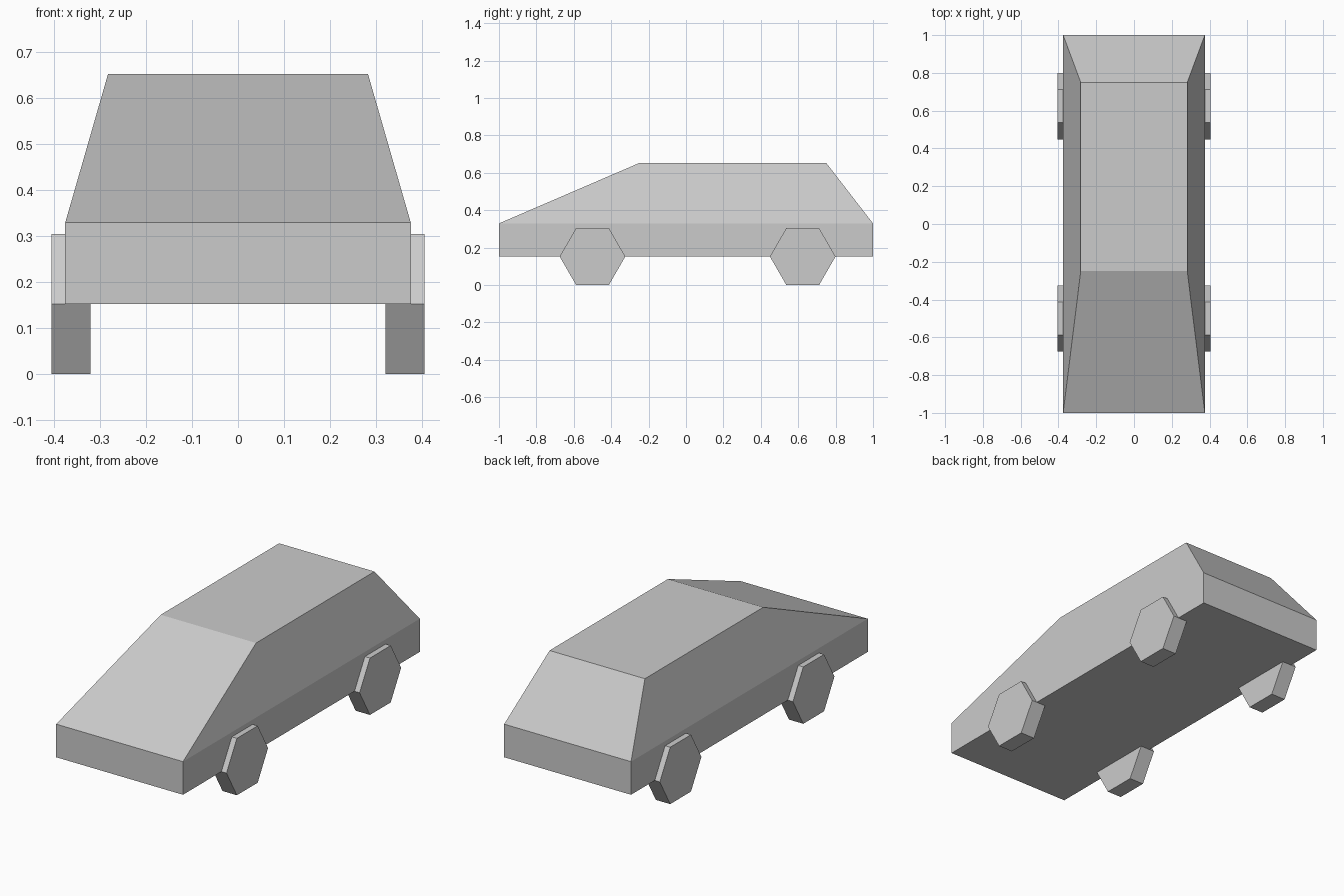
import bpy
import bmesh
from math import cos, sin, pi, sqrt

if "Cube" in bpy.data.objects:
    bpy.data.objects.remove(bpy.data.objects["Cube"])


def loft(name, rings):
    """Join equal-sized rings of points into a closed flat-shaded solid."""
    bm = bmesh.new()
    loops = [[bm.verts.new(p) for p in ring] for ring in rings]
    for a, b in zip(loops, loops[1:]):
        n = len(a)
        for i in range(n):
            j = (i + 1) % n
            bm.faces.new((a[i], a[j], b[j], b[i]))
    bm.faces.new(loops[0][::-1])
    bm.faces.new(loops[-1])
    bmesh.ops.recalc_face_normals(bm, faces=bm.faces[:])
    mesh = bpy.data.meshes.new(name)
    bm.to_mesh(mesh)
    bm.free()
    obj = bpy.data.objects.new(name, mesh)
    bpy.context.collection.objects.link(obj)
    return obj


def rect(half_width, y0, y1, z):
    w = half_width
    return [(-w, y0, z), (w, y0, z), (w, y1, z), (-w, y1, z)]


# Body: straight lower sides, cabin tapering to the roof
AXLE_Z = 0.152
loft("car_body", [
    rect(0.375, -1.0, 1.0, AXLE_Z),
    rect(0.375, -1.0, 1.0, 0.329),
    rect(0.282, -0.25, 0.75, 0.652),
])

# Wheels: six-sided discs standing on a flat edge
RADIUS = AXLE_Z * 2 / sqrt(3)
for end, y in (("front", -0.5), ("rear", 0.624)):
    for side, s in (("right", 1), ("left", -1)):
        loft(f"{end}_{side}_wheel", [
            [(s * x, y + RADIUS * cos(k * pi / 3), AXLE_Z + RADIUS * sin(k * pi / 3))
             for k in range(6)]
            for x in (0.32, 0.405)
        ])
